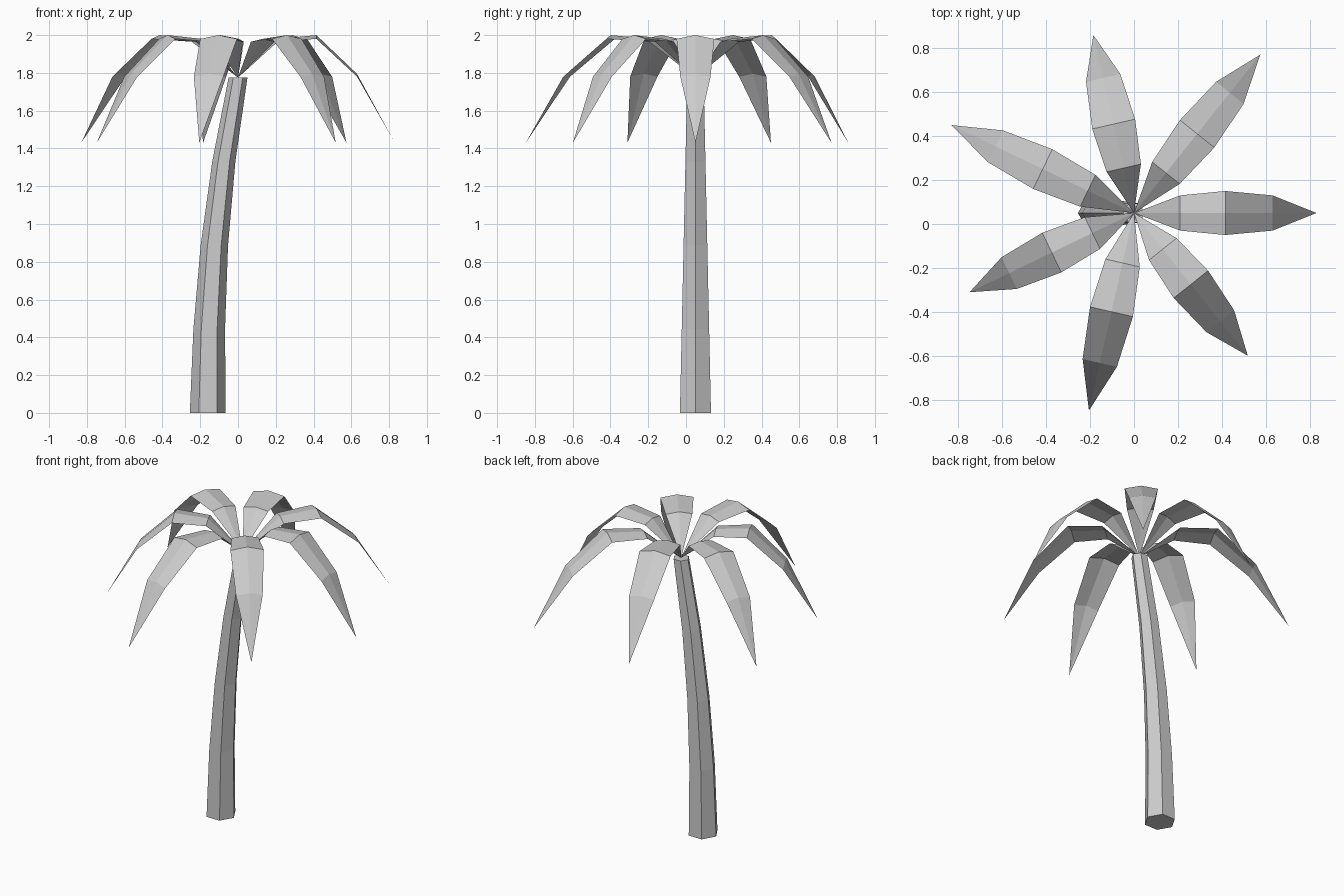
import bpy, bmesh, math
from mathutils import Vector, Matrix

cube = bpy.data.objects.get("Cube")
if cube:
    bpy.data.objects.remove(cube, do_unlink=True)

grey = bpy.data.materials.new("pale grey")
grey.use_nodes = True
colour = (0.6, 0.6, 0.6, 1)
grey.diffuse_color = colour
grey.node_tree.nodes["Principled BSDF"].inputs["Base Color"].default_value = colour

CROWN = Vector((0, 0.05, 1.775))


def add_object(name, bm):
    mesh = bpy.data.meshes.new(name)
    bm.to_mesh(mesh)
    bm.free()
    mesh.materials.append(grey)
    obj = bpy.data.objects.new(name, mesh)
    bpy.context.collection.objects.link(obj)
    return obj


# Leaning, tapering six-sided trunk
def build_trunk(sides=6, rings=5):
    bm = bmesh.new()
    loops = []
    for i in range(rings):
        t = i / (rings - 1)
        radius = 0.095 + (0.05 - 0.095) * t
        centre = Vector((-0.16 * (1 - t ** 2.2), CROWN.y, CROWN.z * t))
        loop = []
        for k in range(sides):
            a = math.tau * k / sides
            offset = Vector((math.cos(a), math.sin(a), 0)) * radius
            loop.append(bm.verts.new(centre + offset))
        loops.append(loop)
    for low, high in zip(loops, loops[1:]):
        for k in range(sides):
            n = (k + 1) % sides
            bm.faces.new((low[k], low[n], high[n], high[k]))
    bm.faces.new(loops[0][::-1])
    bm.faces.new(loops[-1])
    add_object("trunk", bm)


# Drooping leaf with a raised middle ridge:
# distance out, half width, ridge height, edge height
STATIONS = [(0.21, 0.08, 1.98, 1.965), (0.415, 0.10, 2.0, 1.98), (0.63, 0.08, 1.795, 1.78)]


def build_leaf(name, angle, stretch):
    bm = bmesh.new()
    base = bm.verts.new((0, 0, CROWN.z))
    tip = bm.verts.new((0.83 * stretch, 0, 1.43))
    rows = []
    for out, half, ridge, edge in STATIONS:
        x = out * stretch
        rows.append([bm.verts.new(p) for p in ((x, -half, edge), (x, 0, ridge), (x, half, edge))])
    for s in range(2):
        bm.faces.new((base, rows[0][s], rows[0][s + 1]))
        for a, b in zip(rows, rows[1:]):
            bm.faces.new((a[s], b[s], b[s + 1], a[s + 1]))
        bm.faces.new((rows[-1][s], tip, rows[-1][s + 1]))
    bm.transform(Matrix.Translation((0, CROWN.y, 0)) @ Matrix.Rotation(angle, 4, "Z"))
    add_object(name, bm)


build_trunk()
# Seven leaves, every second one longer
for i in range(7):
    build_leaf(f"leaf_{i + 1}", math.tau * i / 7, 1.11 if i % 2 else 1.0)
